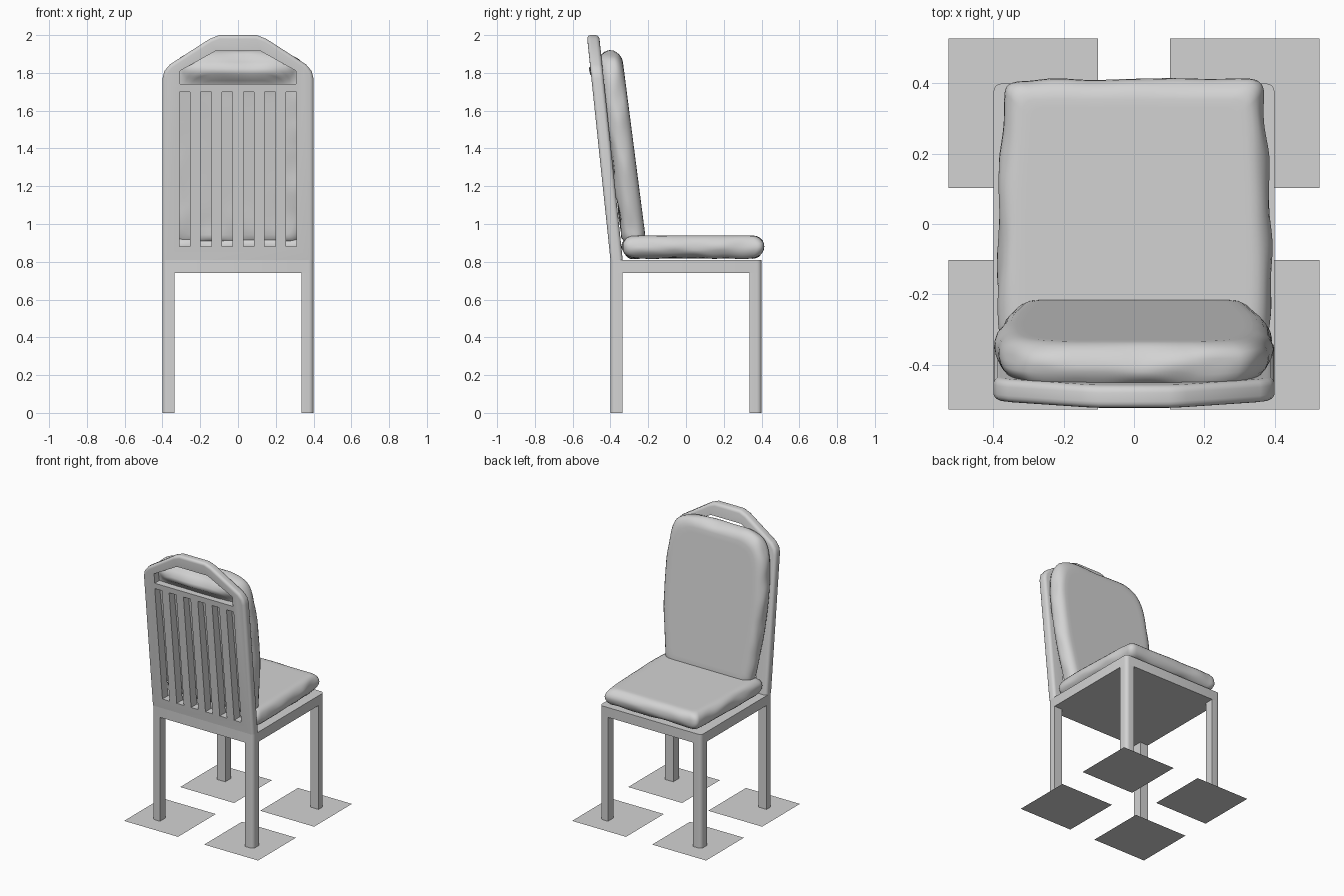
import bpy, bmesh, math
from mathutils import Vector, noise

old = bpy.data.objects.get("Cube")
if old:
    bpy.data.objects.remove(old)

grey = bpy.data.materials.new("light_grey")
grey.use_nodes = True
colour = (0.65, 0.65, 0.65, 1)
grey.diffuse_color = colour
grey.node_tree.nodes["Principled BSDF"].inputs["Base Color"].default_value = colour


def finish(name, bm, angle=40):
    bmesh.ops.recalc_face_normals(bm, faces=bm.faces)
    mesh = bpy.data.meshes.new(name)
    bm.to_mesh(mesh)
    bm.free()
    mesh.materials.append(grey)
    ob = bpy.data.objects.new(name, mesh)
    bpy.context.collection.objects.link(ob)
    smooth(ob, angle)
    return ob


def smooth(ob, angle):
    bpy.ops.object.select_all(action='DESELECT')
    ob.select_set(True)
    bpy.context.view_layer.objects.active = ob
    bpy.ops.object.shade_smooth_by_angle(angle=math.radians(angle))


def add_prism(bm, outline, y0, y1):
    """Extrude an (x, z) outline from y0 to y1."""
    face = bm.faces.new([bm.verts.new((x, y0, z)) for x, z in outline])
    out = bmesh.ops.extrude_face_region(bm, geom=[face])
    moved = [v for v in out["geom"] if isinstance(v, bmesh.types.BMVert)]
    bmesh.ops.translate(bm, verts=moved, vec=(0, y1 - y0, 0))


def rect(x0, x1, z0, z1):
    return [(x0, z0), (x1, z0), (x1, z1), (x0, z1)]


def mirrored(half):
    """Close a right-hand half outline with its mirror image."""
    return half + [(-x, z) for x, z in reversed(half) if x > 0]


def round_edges(bm, rule, radius):
    edges = [e for e in bm.edges if rule(*(v.co for v in e.verts))]
    bmesh.ops.bevel(bm, geom=edges, offset=radius, segments=4, profile=0.5,
                    affect='EDGES', clamp_overlap=True)


def upright(a, b):
    return abs(a.z - b.z) > 0.01


# Seat board and legs, with rounded outer corners
W, LEG, UNDER, TOP = 0.4, 0.065, 0.74, 0.81
bm = bmesh.new()
add_prism(bm, rect(-W, W, UNDER, TOP), -W, W)
round_edges(bm, upright, 0.025)
finish("seat_board", bm)

for depth, sy in (("front", 1), ("rear", -1)):
    for side, sx in (("left", 1), ("right", -1)):
        bm = bmesh.new()
        add_prism(bm, rect(*sorted((sx * W, sx * (W - LEG))), 0, UNDER),
                  sy * (W - LEG), sy * W)
        round_edges(bm, lambda a, b: upright(a, b) and abs(a.x) > W - 0.01
                    and abs(a.y) > W - 0.01, 0.025)
        finish(f"{depth}_{side}_leg", bm)

        # Thin floor sheet below each leg
        bm = bmesh.new()
        bm.faces.new([bm.verts.new((sx * x, sy * y, 0)) for x, y in
                      rect(0.103, 0.528, 0.103, 0.528)])
        sheet = finish(f"{depth}_{side}_floor_sheet", bm)
        if sheet.data.polygons[0].normal.z < 0:
            sheet.data.flip_normals()

# Backrest: rounded outline, slots and handle opening cut out, then leaned back
bm = bmesh.new()
add_prism(bm, mirrored([(W, TOP), (W, 1.77), (0.39, 1.81), (0.36, 1.845),
                        (0.15, 1.98), (0.1, 2.0)]), -W, LEG - W)
round_edges(bm, lambda a, b: abs(a.y - b.y) < 0.001 and max(a.z, b.z) > TOP + 0.01,
            0.02)
backrest = finish("backrest", bm)

bm = bmesh.new()
for i in range(6):
    x = (i - 2.5) * 0.113
    add_prism(bm, rect(x - 0.028, x + 0.028, 0.88, 1.70), -0.6, -0.2)
add_prism(bm, mirrored([(0.308, 1.74), (0.308, 1.81), (0.12, 1.915)]), -0.6, -0.2)
cutter = finish("backrest_cutter", bm)
cutter.hide_render = True

cut = backrest.modifiers.new("openings", 'BOOLEAN')
cut.operation = 'DIFFERENCE'
cut.solver = 'EXACT'
cut.object = cutter
bpy.context.view_layer.objects.active = backrest
bpy.ops.object.modifier_apply(modifier=cut.name)
bpy.data.objects.remove(cutter)
for v in backrest.data.vertices:
    v.co.y -= 0.105 * (v.co.z - TOP)
smooth(backrest, 40)


def soften(points, rounds=4):
    """Corner cutting turns a coarse outline into a smooth one."""
    for _ in range(rounds):
        new = []
        for p, q in zip(points, points[1:] + points[:1]):
            p, q = Vector(p), Vector(q)
            new += [p.lerp(q, 0.25), p.lerp(q, 0.75)]
        points = new
    return points


def cushion(name, outline, thick, place):
    """Loft a pillow from rings: a round rim with flat, slightly creased faces."""
    pts = soften(outline)
    us, vs = [p[0] for p in pts], [p[1] for p in pts]
    centre = Vector(((min(us) + max(us)) / 2, (min(vs) + max(vs)) / 2))
    half = Vector(((max(us) - min(us)) / 2, (max(vs) - min(vs)) / 2))
    inner, arc = 14, 10
    rings = [(k / inner, -1, 0) for k in range(1, inner)]
    for k in range(arc + 1):
        a = math.pi * (k / arc - 0.5)
        rings.append((1, math.sin(a), math.cos(a)))
    rings += [(k / inner, 1, 0) for k in range(inner - 1, 0, -1)]
    bm = bmesh.new()
    loops = []
    for scale, h, rim in rings:
        loop = []
        for p in pts:
            d = p - centre
            fit = [1 - thick * (1 - rim) / half[i] for i in (0, 1)]
            d = Vector((d.x * fit[0], d.y * fit[1])) * scale
            n = noise.noise(Vector((d.x * 7, d.y * 7, h)))
            d *= 1 + 0.03 * rim * (n - 0.3)
            crease = 0.012 * n * scale ** 4 if h < 0 else 0
            u, v = centre + d
            loop.append(bm.verts.new(place(u, v, h * thick + crease)))
        loops.append(loop)
    n = len(pts)
    for a, b in zip(loops, loops[1:]):
        for i in range(n):
            j = (i + 1) % n
            bm.faces.new((a[i], a[j], b[j], b[i]))
    bm.faces.new(loops[0])
    bm.faces.new(loops[-1])
    finish(name, bm, 180)


def seat_place(u, v, h):
    return (u, v, 0.879 + h)


def back_place(u, v, h):
    # Leans back, and swells out through the handle opening
    y = -0.278 - 0.129 * (v - 0.94) + h
    if h < -0.03:
        side = max(0, 1 - (u / 0.31) ** 4)
        y -= 0.065 * side * math.exp(-((v - 1.81) / 0.045) ** 2)
    return (u, y, v)


cushion("seat_cushion", mirrored([(0.3, -0.34), (0.385, -0.34), (0.395, -0.25),
                                  (0.39, 0.1), (0.375, 0.34), (0.37, 0.415),
                                  (0.28, 0.415)]), 0.06, seat_place)
cushion("back_cushion", mirrored([(0.24, 0.88), (0.335, 0.88), (0.355, 1.0),
                                  (0.395, 1.3), (0.4, 1.66), (0.36, 1.86),
                                  (0.25, 1.92), (0.12, 1.92)]), 0.0625, back_place)
